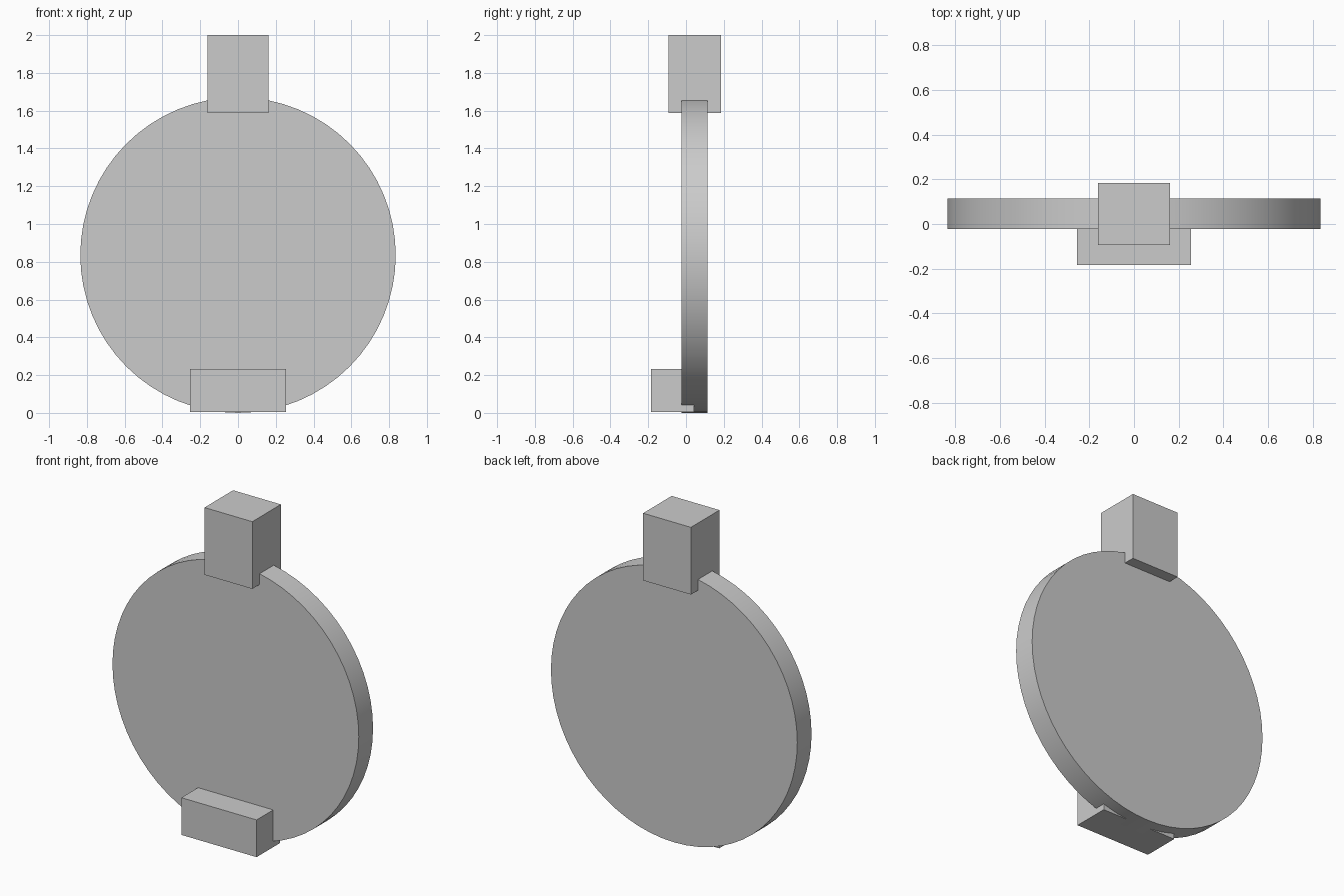
import bpy
import math

# Remove the default object
default = bpy.data.objects.get("Cube")
if default:
    bpy.data.objects.remove(default, do_unlink=True)

# Single plain grey
GREY = (0.6, 0.6, 0.6, 1.0)
grey = bpy.data.materials.new("light grey")
grey.use_nodes = True
grey.diffuse_color = GREY
grey.node_tree.nodes["Principled BSDF"].inputs["Base Color"].default_value = GREY


def finish(name):
    obj = bpy.context.object
    obj.name = name
    obj.data.name = name
    bpy.ops.object.transform_apply(location=False, rotation=True, scale=True)
    obj.data.materials.append(grey)
    return obj


def box(name, x, y, z):
    """Box from (low, high) extents on each axis."""
    spans = (x, y, z)
    centre = [(lo + hi) / 2 for lo, hi in spans]
    bpy.ops.mesh.primitive_cube_add(size=1, location=centre)
    bpy.context.object.scale = [hi - lo for lo, hi in spans]
    return finish(name)


# Upright round disc with a smooth rim
radius = 0.835
back, front = 0.115, -0.023
bpy.ops.mesh.primitive_cylinder_add(
    vertices=64, radius=radius, depth=back - front,
    location=(0, (back + front) / 2, radius),
    rotation=(math.pi / 2, 0, 0))
finish("disc")
bpy.ops.object.shade_smooth_by_angle(angle=math.radians(30))

# Block straddling the top of the disc
box("top_block", (-0.162, 0.162), (-0.093, 0.184), (1.588, 2.0))

# Wide foot on the front at the bottom
box("bottom_foot", (-0.255, 0.255), (-0.184, 0.043), (0.004, 0.232))
